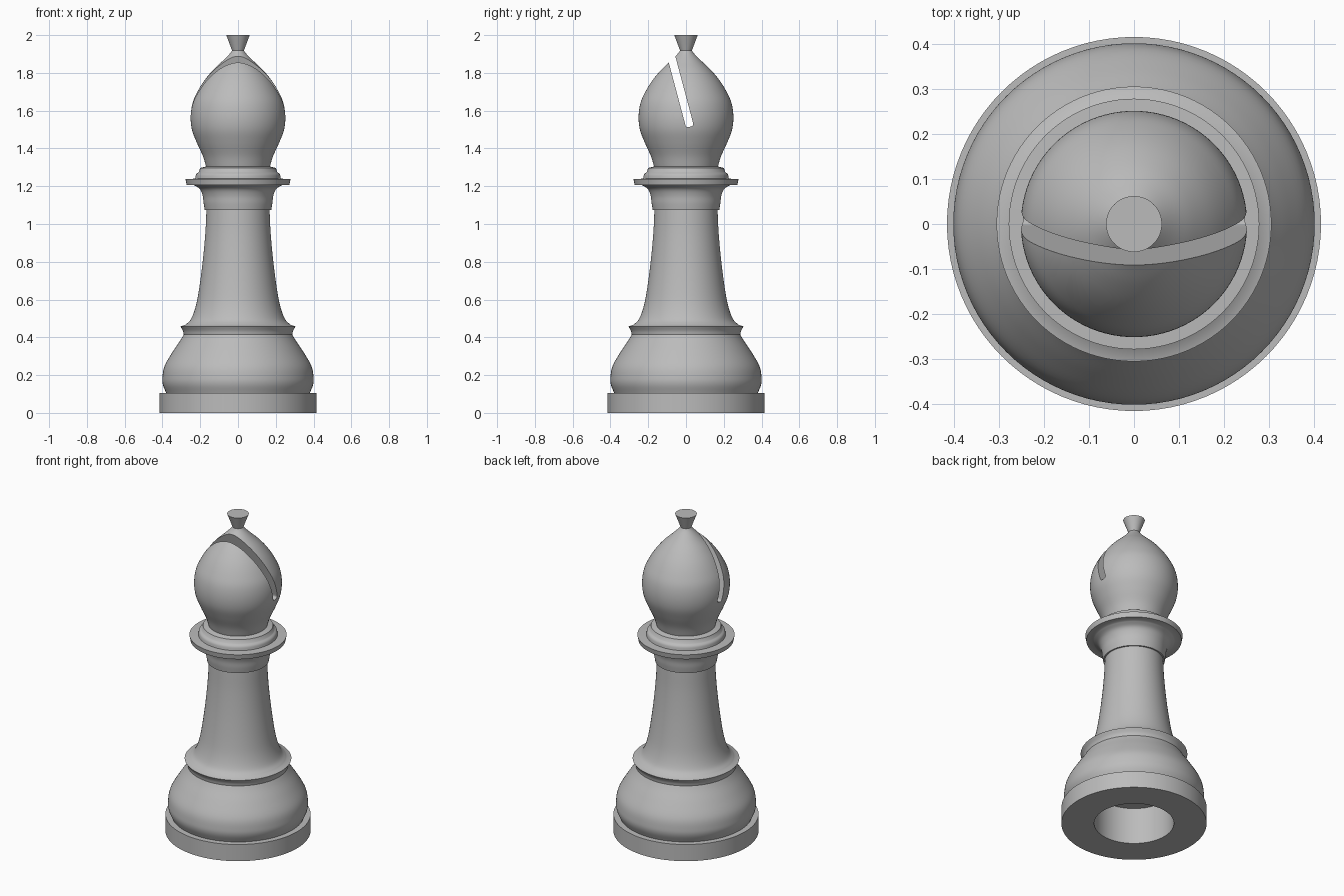
import bpy, bmesh, math
from mathutils import Matrix, Vector

cube = bpy.data.objects.get("Cube")
if cube:
    bpy.data.objects.remove(cube, do_unlink=True)

SEGMENTS = 96
STEPS = 5

grey = bpy.data.materials.new("plain grey")
grey.use_nodes = True
COLOUR = (0.5, 0.5, 0.5, 1)
grey.diffuse_color = COLOUR
grey.node_tree.nodes["Principled BSDF"].inputs["Base Color"].default_value = COLOUR


def smooth_curve(points):
    """Round a short list of (radius, height) points into a flowing profile."""
    pts = [Vector(p) for p in points]
    pts = [2 * pts[0] - pts[1]] + pts + [2 * pts[-1] - pts[-2]]
    out = []
    for a, b, c, d in zip(pts, pts[1:], pts[2:], pts[3:]):
        for i in range(STEPS):
            t = i / STEPS
            out.append(0.5 * (2 * b + (c - a) * t + (2 * a - 5 * b + 4 * c - d) * t ** 2
                              + (3 * b - a - 3 * c + d) * t ** 3))
    return out + [pts[-2]]


def shade(ob):
    bpy.ops.object.select_all(action='DESELECT')
    ob.select_set(True)
    bpy.context.view_layer.objects.active = ob
    bpy.ops.object.shade_smooth_by_angle(angle=math.radians(32))


def lathe(name, profile):
    """Spin a profile around z; radius zero closes an end."""
    bm = bmesh.new()
    rings = []
    for r, z in profile:
        if r < 1e-5:
            rings.append([bm.verts.new((0, 0, z))] * SEGMENTS)
        else:
            rings.append([bm.verts.new((r * math.cos(a), r * math.sin(a), z))
                          for a in (math.tau * i / SEGMENTS for i in range(SEGMENTS))])
    for low, high in zip(rings, rings[1:]):
        for i in range(SEGMENTS):
            j = (i + 1) % SEGMENTS
            bm.faces.new(dict.fromkeys((low[i], low[j], high[j], high[i])))
    mesh = bpy.data.meshes.new(name)
    bm.to_mesh(mesh)
    bm.free()
    mesh.materials.append(grey)
    ob = bpy.data.objects.new(name, mesh)
    bpy.context.collection.objects.link(ob)
    shade(ob)
    return ob


# Foot disc with a round hollow underneath
lathe("foot", [(0, 0.23), (0.228, 0.23), (0.228, 0), (0.415, 0), (0.415, 0.105), (0.38, 0.105)])

# Bulging base that flares into a sharp rim
lathe("base_bulge", smooth_curve([(0.38, 0.105), (0.398, 0.15), (0.4, 0.19), (0.388, 0.25),
                                  (0.345, 0.325), (0.305, 0.385), (0.287, 0.415)])
      + smooth_curve([(0.287, 0.415), (0.292, 0.435), (0.305, 0.458)])[1:])

# Tapering stem
lathe("stem", [(0.305, 0.458)]
      + smooth_curve([(0.28, 0.465), (0.25, 0.495), (0.225, 0.56), (0.207, 0.65),
                      (0.187, 0.8), (0.173, 0.95), (0.167, 1.075)]))

# Collar: flared underside, wide disc and a stepped ring
lathe("collar", [(0.167, 1.075)]
      + smooth_curve([(0.176, 1.075), (0.182, 1.11), (0.187, 1.15), (0.202, 1.185), (0.235, 1.207)])
      + [(0.272, 1.207), (0.278, 1.238), (0.227, 1.24)]
      + smooth_curve([(0.227, 1.24), (0.222, 1.262), (0.208, 1.275)])[1:]
      + [(0.2, 1.297), (0.168, 1.305)])

# Onion-shaped head
head = lathe("head", [(0, 1.3)]
             + smooth_curve([(0.168, 1.3), (0.186, 1.36), (0.218, 1.43), (0.244, 1.5), (0.251, 1.57),
                             (0.241, 1.64), (0.215, 1.7), (0.178, 1.76), (0.132, 1.815),
                             (0.085, 1.86), (0.045, 1.9), (0.03, 1.92)])
             + [(0, 1.92)])

# Finial knob
lathe("finial", [(0.03, 1.915), (0.062, 2), (0, 2)])

# Slanted slot through the head, rounded at its lower end
WIDTH, LENGTH = 0.042, 0.6
bm = bmesh.new()
bmesh.ops.create_cube(bm, size=1)
bmesh.ops.transform(bm, verts=bm.verts, matrix=Matrix.Translation((0, 0, LENGTH / 2))
                    @ Matrix.Diagonal((0.8, WIDTH, LENGTH, 1)))
low_edges = [e for e in bm.edges if all(v.co.z < 0.01 for v in e.verts)
             and abs(e.verts[0].co.x - e.verts[1].co.x) > 0.1]
bmesh.ops.bevel(bm, geom=low_edges, offset=0.013, segments=4, profile=0.5, affect='EDGES')
bmesh.ops.transform(bm, verts=bm.verts, matrix=Matrix.Translation((0, 0.021, 1.515))
                    @ Matrix.Rotation(math.radians(14.9), 4, 'X'))
mesh = bpy.data.meshes.new("slot_cutter")
bm.to_mesh(mesh)
bm.free()
mesh.materials.append(grey)
cutter = bpy.data.objects.new("slot_cutter", mesh)
bpy.context.collection.objects.link(cutter)
cutter.hide_render = True

cut = head.modifiers.new("slot", 'BOOLEAN')
cut.operation = 'DIFFERENCE'
cut.solver = 'EXACT'
cut.object = cutter
bpy.context.view_layer.objects.active = head
bpy.ops.object.modifier_apply(modifier=cut.name)
bpy.data.objects.remove(cutter, do_unlink=True)
shade(head)
